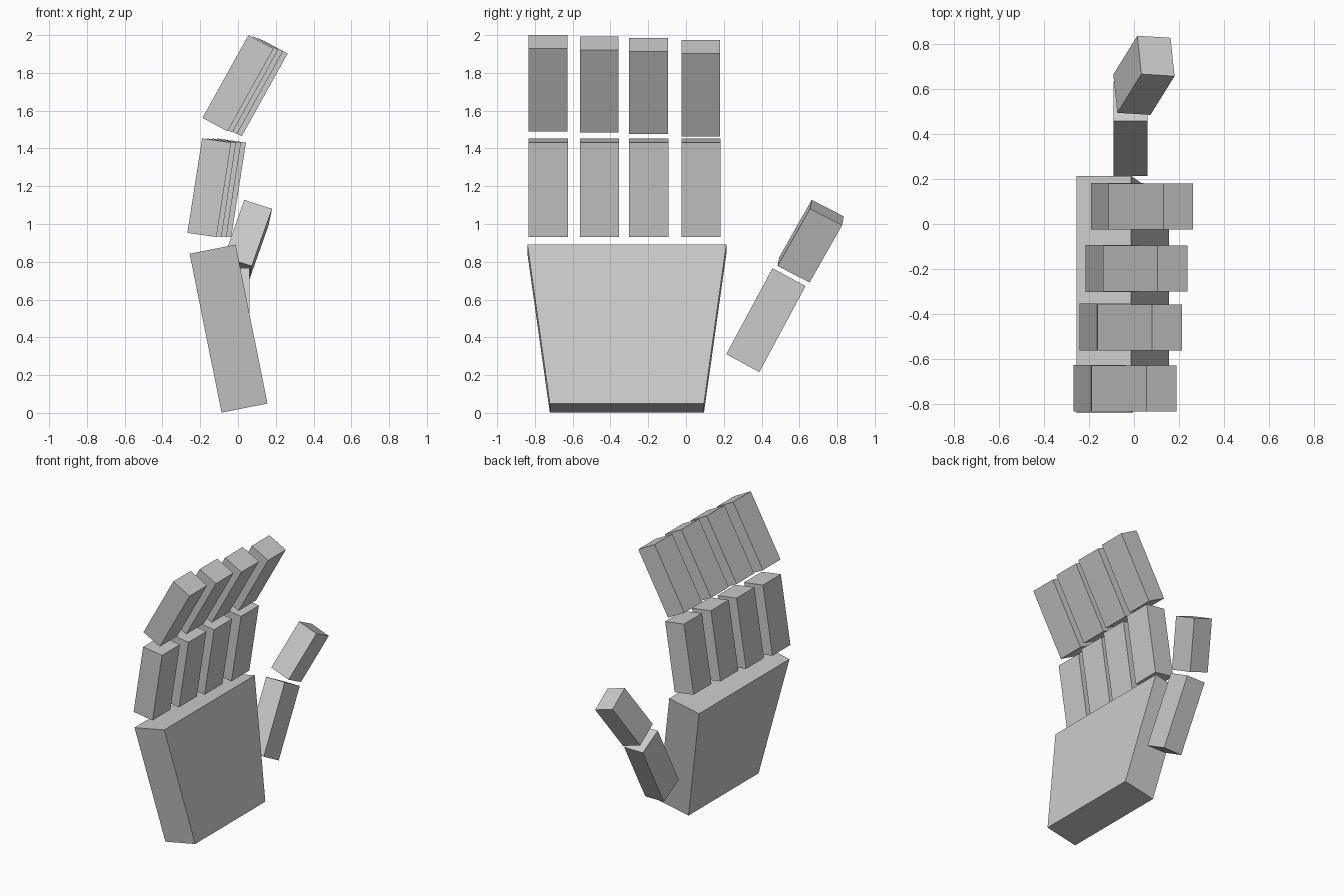
import bpy, bmesh
from mathutils import Vector

if "Cube" in bpy.data.objects:
    bpy.data.objects.remove(bpy.data.objects["Cube"])


def block(name, centre, ex, ey, ez, base_width=1.0):
    """Box from its centre and three edge vectors; base_width narrows the bottom along ey."""
    ex, ey, ez = Vector(ex), Vector(ey), Vector(ez)
    bm = bmesh.new()
    bmesh.ops.create_cube(bm, size=1)
    for v in bm.verts:
        x, y, z = v.co
        v.co = ex * x + ey * y * (base_width if z < 0 else 1) + ez * z
    bmesh.ops.recalc_face_normals(bm, faces=bm.faces)
    mesh = bpy.data.meshes.new(name)
    bm.to_mesh(mesh)
    bm.free()
    obj = bpy.data.objects.new(name, mesh)
    obj.location = centre
    bpy.context.collection.objects.link(obj)
    return obj


# Palm: tilted slab, narrower at the wrist
block("palm", (-0.05, -0.313, 0.446), (0.243, 0, 0.048), (0, 1.053, 0),
      (-0.169, 0, 0.841), base_width=0.775)

# Four fingers, two segments each, stepping forward towards the thumb
fingers = (("little", -0.729, 0), ("ring", -0.458, -0.006),
           ("middle", -0.197, -0.014), ("index", 0.079, -0.026))
for i, (name, y, dz) in enumerate(fingers):
    block(name + "_finger_lower", (-0.152 + 0.026 * i, y, 1.192),
          (0.154, 0, -0.022), (0, 0.208, 0), (0.078, 0, 0.5))
    block(name + "_finger_tip", (0.025 * i, y - 0.001, 1.745 + dz),
          (0.133, 0, -0.071), (0, 0.205, 0), (0.243, 0, 0.438))

# Thumb: lower segment leans outward, tip also turns forward
block("thumb_lower", (-0.015, 0.423, 0.491), (0.151, 0, 0),
      (0, 0.175, -0.095), (0, 0.245, 0.455))
block("thumb_tip", (0.044, 0.66, 0.909), (0.147, -0.009, -0.047),
      (-0.018, 0.17, -0.087), (0.107, 0.172, 0.303))
